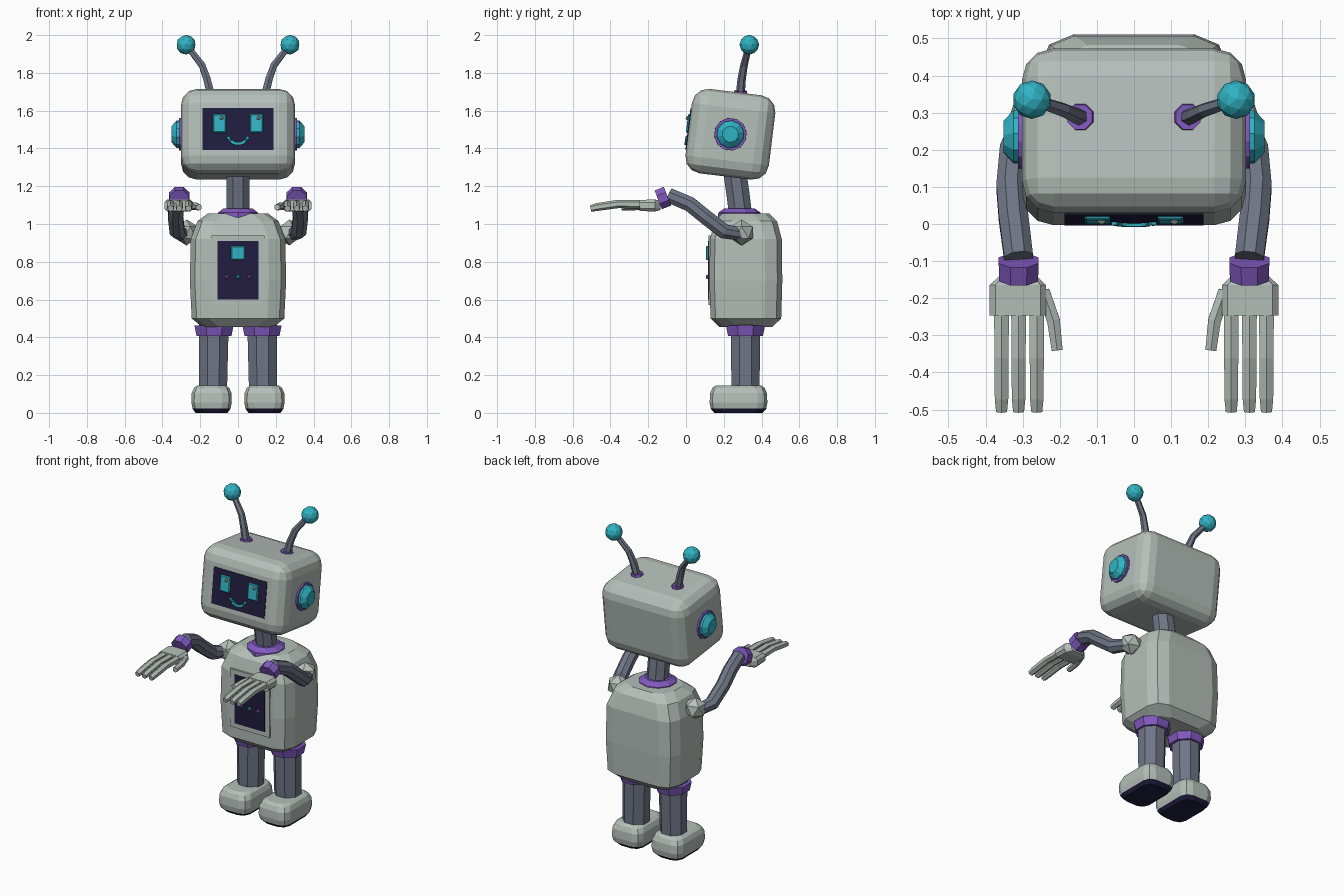
import bpy, bmesh
from math import sin, cos, pi, radians
from mathutils import Vector, Matrix

if "Cube" in bpy.data.objects:
    bpy.data.objects.remove(bpy.data.objects["Cube"], do_unlink=True)


def material(name, rgb):
    m = bpy.data.materials.new(name)
    m.use_nodes = True
    m.diffuse_color = (*rgb, 1)
    m.node_tree.nodes["Principled BSDF"].inputs["Base Color"].default_value = (*rgb, 1)
    return m


SHELL = material("shell grey", (0.46, 0.52, 0.49))
LIMB = material("limb slate", (0.16, 0.18, 0.24))
PURPLE = material("joint purple", (0.22, 0.10, 0.52))
CYAN = material("light cyan", (0.03, 0.45, 0.55))
NAVY = material("screen navy", (0.015, 0.012, 0.05))


def finish(name, bm, mats, matrix=None):
    bmesh.ops.recalc_face_normals(bm, faces=bm.faces)
    if matrix:
        bm.transform(matrix)
    mesh = bpy.data.meshes.new(name)
    bm.to_mesh(mesh)
    bm.free()
    for m in mats:
        mesh.materials.append(m)
    obj = bpy.data.objects.new(name, mesh)
    bpy.context.collection.objects.link(obj)
    return obj


def loft(name, rings, mats, matrix=None):
    bm = bmesh.new()
    rows = [[bm.verts.new(p) for p in ring] for ring in rings]
    n = len(rows[0])
    for a, b in zip(rows, rows[1:]):
        for i in range(n):
            j = (i + 1) % n
            bm.faces.new((a[i], a[j], b[j], b[i]))
    bm.faces.new(rows[0])
    bm.faces.new(rows[-1])
    return finish(name, bm, mats, matrix)


def tube(name, pts, radii, mat, n=8, matrix=None):
    pts = [Vector(p) for p in pts]
    rings = []
    for i, p in enumerate(pts):
        d = (pts[min(i + 1, len(pts) - 1)] - pts[max(i - 1, 0)]).normalized()
        ref = Vector((0, 1, 0)) if abs(d.x) > 0.7 else Vector((1, 0, 0))
        u = (ref - d * ref.dot(d)).normalized()
        v = d.cross(u)
        angles = [(k + 0.5) * 2 * pi / n for k in range(n)]
        rings.append([p + radii[i] * (u * cos(a) + v * sin(a)) for a in angles])
    return loft(name, rings, [mat], matrix)


def box(name, size, loc, mat, bevel=0, segments=1, matrix=None):
    bm = bmesh.new()
    bmesh.ops.create_cube(bm, size=1, matrix=Matrix.Translation(loc) @ Matrix.Diagonal((*size, 1)))
    if bevel:
        bmesh.ops.bevel(bm, geom=bm.edges[:], offset=bevel, segments=segments,
                        profile=0.5, affect='EDGES')
    return finish(name, bm, [mat], matrix)


def ball(name, loc, radius, mat, detail=2, matrix=None):
    bm = bmesh.new()
    bmesh.ops.create_icosphere(bm, subdivisions=detail, radius=radius,
                               matrix=Matrix.Translation(loc))
    return finish(name, bm, [mat], matrix)


def round_rect(cx, cy, z, hx, hy, r):
    """Horizontal rounded rectangle with three points per corner."""
    ring = []
    for q, (sx, sy) in enumerate([(1, 1), (-1, 1), (-1, -1), (1, -1)]):
        for k in range(3):
            a = (q + k / 2) * pi / 2
            ring.append((cx + sx * (hx - r) + r * cos(a), cy + sy * (hy - r) + r * sin(a), z))
    return ring


# Torso
profile = [(0.455, 0.19, 0.14), (0.50, 0.245, 0.187), (0.70, 0.255, 0.193),
           (0.92, 0.25, 0.19), (1.015, 0.215, 0.165), (1.055, 0.16, 0.125)]
loft("torso", [round_rect(0, 0.317, z, hx, hy, 0.09) for z, hx, hy in profile], [SHELL])
box("chest_frame", (0.28, 0.03, 0.37), (0, 0.135, 0.755), SHELL)
box("chest_screen", (0.215, 0.006, 0.31), (0, 0.119, 0.755), NAVY)
box("chest_light", (0.075, 0.02, 0.075), (0, 0.115, 0.847), CYAN, 0.006)
for x, mat in ((-0.06, PURPLE), (0, CYAN), (0.06, PURPLE)):
    ball("chest_button", (x, 0.116, 0.72), 0.013, mat, 1)

# Neck
tube("neck", [(0, 0.29, 1.04), (0, 0.275, 1.16), (0, 0.255, 1.30)], [0.066, 0.066, 0.066], LIMB)
tube("neck_collar", [(0, 0.283, 1.035), (0, 0.283, 1.06), (0, 0.283, 1.083)],
     [0.114, 0.112, 0.08], PURPLE, 10)

# Head, tilted back
HEAD = Matrix.Translation((0, 0.235, 1.475)) @ Matrix.Rotation(radians(-7), 4, 'X')
box("head", (0.604, 0.445, 0.45), (0, 0, 0), SHELL, 0.085, 3, HEAD)
box("face_screen", (0.375, 0.008, 0.225), (0, -0.2225, 0), NAVY, matrix=HEAD)
for x in (-0.098, 0.098):
    box("eye", (0.07, 0.014, 0.1), (x, -0.228, 0.03), CYAN, 0.005, 1, HEAD)
    ball("eye_glint", (x + 0.011, -0.235, 0.058), 0.012, SHELL, 1, HEAD)
arc = [radians(200 + 14 * k) for k in range(11)]
tube("smile", [(0.057 * cos(a), -0.227, -0.022 + 0.057 * sin(a)) for a in arc],
     [0.011] * len(arc), CYAN, 4, HEAD)

for s, side in ((-1, "right"), (1, "left")):
    # Ears
    tube(side + "_ear_ring", [(s * 0.28, 0, 0), (s * 0.312, 0, 0)], [0.088, 0.086],
         PURPLE, 12, HEAD)
    tube(side + "_ear", [(s * 0.29, 0, 0), (s * 0.325, 0, 0), (s * 0.352, 0, 0)],
         [0.076, 0.073, 0.043], CYAN, 10, HEAD)

    # Antennae
    tube(side + "_antenna_base", [(s * 0.142, 0.287, 1.67), (s * 0.146, 0.288, 1.705)],
         [0.042, 0.036], PURPLE)
    tube(side + "_antenna", [(s * 0.143, 0.287, 1.68), (s * 0.165, 0.295, 1.77),
                             (s * 0.19, 0.307, 1.84), (s * 0.275, 0.335, 1.95)],
         [0.024, 0.022, 0.02, 0.016], LIMB, 6)
    ball(side + "_antenna_tip", (s * 0.275, 0.335, 1.949), 0.052, CYAN)

    # Arms
    ball(side + "_shoulder", (s * 0.272, 0.295, 0.955), 0.069, SHELL, 1)
    tube(side + "_arm", [(s * 0.29, 0.29, 0.945), (s * 0.322, 0.20, 0.962), (s * 0.331, 0.10, 1.04),
                         (s * 0.325, 0.02, 1.105), (s * 0.311, -0.09, 1.152)],
         [0.036, 0.043, 0.043, 0.043, 0.042], LIMB)
    tube(side + "_wrist_cuff", [(s * 0.311, -0.098, 1.147), (s * 0.311, -0.147, 1.128)],
         [0.058, 0.057], PURPLE)

    # Hands
    palm = [(-0.135, 0.045, 0.024), (-0.165, 0.076, 0.032), (-0.247, 0.076, 0.029)]
    loft(side + "_palm", [[(s * 0.313 + a * hx, y, 1.098 + b * hz)
                           for a, b in ((-1, -0.5), (-0.8, -1), (0.8, -1), (1, -0.5),
                                        (1, 0.5), (0.8, 1), (-0.8, 1), (-1, 0.5))]
                          for y, hx, hz in palm], [SHELL])
    for x in (0.262, 0.311, 0.357):
        tube(side + "_finger", [(s * x, -0.235, 1.104), (s * x, -0.36, 1.106),
                                (s * x, -0.47, 1.09), (s * x, -0.505, 1.082)],
             [0.023, 0.022, 0.021, 0.017], SHELL, 6)
    tube(side + "_thumb", [(s * 0.245, -0.18, 1.095), (s * 0.217, -0.26, 1.093),
                           (s * 0.207, -0.34, 1.088)], [0.02, 0.02, 0.017], SHELL, 6)

    # Legs
    tube(side + "_leg", [(s * 0.128, 0.315, 0.50), (s * 0.132, 0.315, 0.12)],
         [0.086, 0.08], LIMB)
    tube(side + "_leg_cuff", [(s * 0.127, 0.315, 0.462), (s * 0.127, 0.315, 0.408)],
         [0.112, 0.1], PURPLE)

    # Feet with dark soles
    outline = [(0, 0.085, 0.128), (0.022, 0.1, 0.147), (0.055, 0.107, 0.153),
               (0.105, 0.105, 0.15), (0.133, 0.093, 0.138), (0.145, 0.075, 0.12)]
    foot = loft(side + "_foot", [round_rect(s * 0.14, 0.278, z, hx, hy, 0.05)
                                 for z, hx, hy in outline], [SHELL, NAVY])
    for face in foot.data.polygons:
        face.material_index = int(face.center.z < 0.015)
